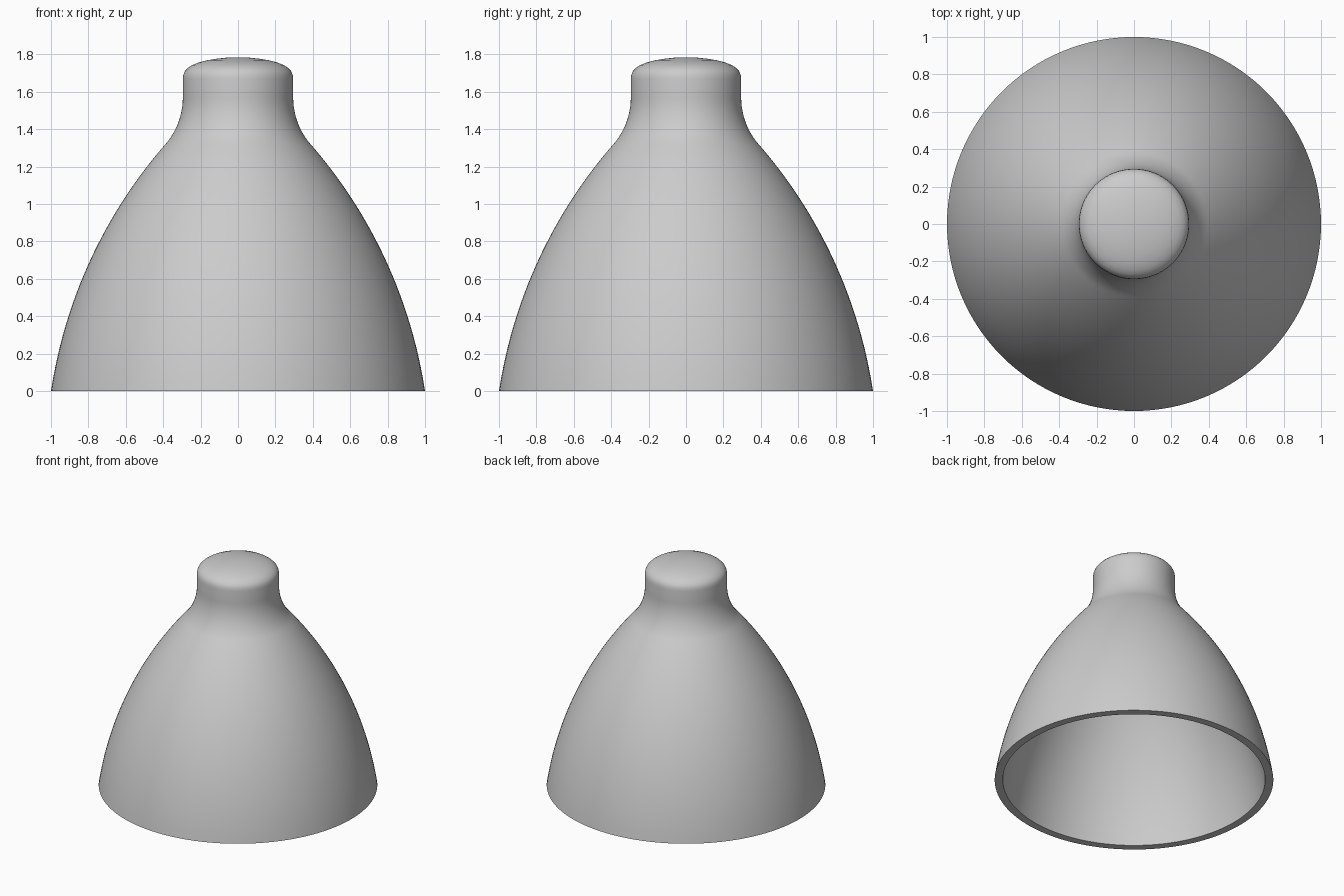
import bpy, bmesh
from math import sin, cos, asin, radians, degrees, tau
from mathutils import Vector

old = bpy.data.objects.get("Cube")
if old:
    bpy.data.objects.remove(old, do_unlink=True)

WALL = 0.058
SIDES = 128


def arc(cx, cz, r, start, end, steps):
    """Points (radius, height) along a circular arc, angles in degrees."""
    angles = [radians(start + (end - start) * i / steps) for i in range(steps + 1)]
    return [(cx + r * cos(a), cz + r * sin(a)) for a in angles]


def shell_profile(offset):
    """Bell, concave shoulder, straight neck and softly domed cap."""
    bell_r = 2.6 - offset
    bell = arc(-1.571, -0.389, bell_r, degrees(asin(0.389 / bell_r)), 41, 32)
    shoulder = arc(0.682, 1.571, 0.387 + offset, 221, 180, 12)
    k = (0.295 - offset) / 0.295
    cap = [(0.295, 1.67), (0.292, 1.692), (0.284, 1.711), (0.268, 1.728),
           (0.245, 1.743), (0.21, 1.757), (0.165, 1.769), (0.115, 1.777),
           (0.06, 1.783), (0, 1.785)]
    return bell + shoulder[1:] + [(x * k, z - offset) for x, z in cap]


# Single colour
grey = bpy.data.materials.new("light_grey")
grey.use_nodes = True
colour = (0.6, 0.6, 0.6, 1)
grey.diffuse_color = colour
grey.node_tree.nodes["Principled BSDF"].inputs["Base Color"].default_value = colour

# Hollow shade: outer skin from the top down, flat rim, inner skin back up
profile = shell_profile(0)[::-1] + shell_profile(WALL)
bm = bmesh.new()
verts = [bm.verts.new((x, 0, z)) for x, z in profile]
edges = [bm.edges.new(pair) for pair in zip(verts, verts[1:])]
bmesh.ops.spin(bm, geom=verts + edges, cent=Vector(), axis=(0, 0, 1),
               angle=tau, steps=SIDES, use_duplicate=False)
bmesh.ops.remove_doubles(bm, verts=bm.verts, dist=0.0005)
bmesh.ops.recalc_face_normals(bm, faces=bm.faces)

mesh = bpy.data.meshes.new("lamp_shade")
bm.to_mesh(mesh)
bm.free()
mesh.materials.append(grey)
shade = bpy.data.objects.new("lamp_shade", mesh)
bpy.context.collection.objects.link(shade)

# Smooth skin with a crisp rim
bpy.ops.object.select_all(action="DESELECT")
bpy.context.view_layer.objects.active = shade
shade.select_set(True)
bpy.ops.object.shade_smooth_by_angle(angle=radians(40))
